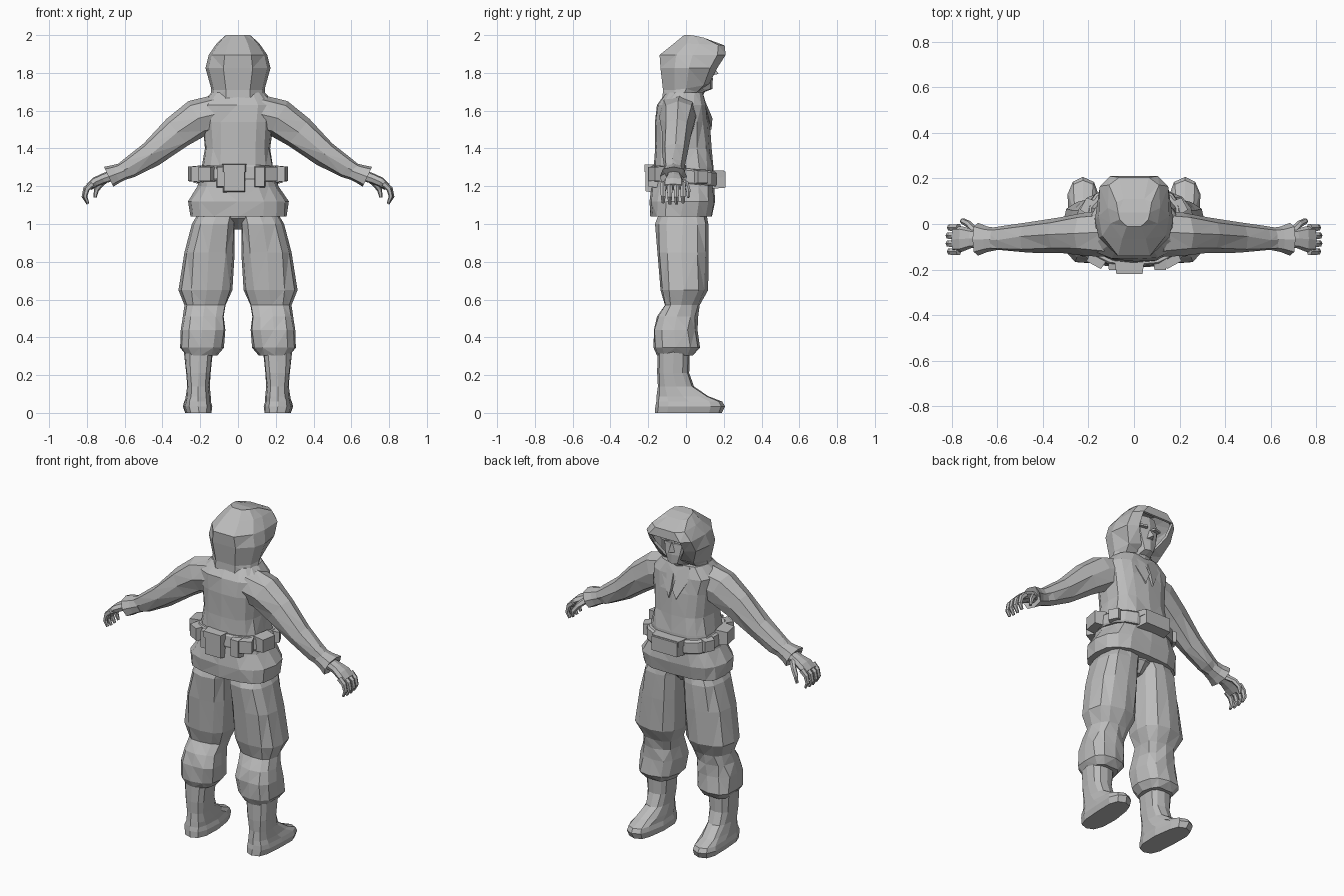
import bpy, bmesh, math, random
from mathutils import Vector, Matrix

if "Cube" in bpy.data.objects:
    bpy.data.objects.remove(bpy.data.objects["Cube"])

random.seed(4)
grey = bpy.data.materials.new("cloth grey")
grey.diffuse_color = (0.5, 0.5, 0.5, 1)
grey.use_nodes = True
grey.node_tree.nodes["Principled BSDF"].inputs["Base Color"].default_value = grey.diffuse_color


def finish(name, bm, mirror=False, tri=False):
    bmesh.ops.recalc_face_normals(bm, faces=bm.faces[:])
    if tri:
        bmesh.ops.triangulate(bm, faces=bm.faces[:])
    me = bpy.data.meshes.new(name)
    bm.to_mesh(me)
    bm.free()
    me.materials.append(grey)
    ob = bpy.data.objects.new(name, me)
    bpy.context.collection.objects.link(ob)
    if mirror:
        ob.modifiers.new("mirror", 'MIRROR').use_clip = False
    return ob


def spow(v, p):
    return math.copysign(abs(v) ** p, v)


def loft(bm, rings, n=12, p=0.75, jit=0.0):
    """Skin rings given as (centre, u vector, v vector), capped at both ends."""
    loops = []
    for c, u, v in rings:
        loop = []
        for i in range(n):
            a = math.tau * i / n
            q = c + u * spow(math.cos(a), p) + v * spow(math.sin(a), p)
            q += Vector((random.uniform(-jit, jit), random.uniform(-jit, jit), 0))
            loop.append(bm.verts.new(q))
        loops.append(loop)
    for a, b in zip(loops, loops[1:]):
        for i in range(n):
            j = (i + 1) % n
            bm.faces.new((a[i], a[j], b[j], b[i]))
    bm.faces.new(loops[0][::-1])
    bm.faces.new(loops[-1])


def upright(bm, rows, **kw):
    """Rows are (x0, x1, y0, y1, z)."""
    loft(bm, [(Vector(((a + b) / 2, (c + d) / 2, z)), Vector(((b - a) / 2, 0, 0)),
               Vector((0, (d - c) / 2, 0))) for a, b, c, d, z in rows], **kw)


def limb(bm, rows, **kw):
    """Rows are (x, y, z, half height, half depth) along a path."""
    pts = [Vector(r[:3]) for r in rows]
    rings = []
    for i, r in enumerate(rows):
        t = pts[min(i + 1, len(pts) - 1)] - pts[max(i - 1, 0)]
        u = Vector((-t.z, 0, t.x)).normalized()
        rings.append((pts[i], u * r[3], Vector((0, r[4], 0))))
    loft(bm, rings, **kw)


def block(bm, c, size, turn=0.0, taper=0.85):
    """Pouch: local +y points outward, the outer face is smaller."""
    m = Matrix.Translation(c) @ Matrix.Rotation(turn, 4, 'Z')
    made = bmesh.ops.create_cube(bm, size=1)["verts"]
    for v in made:
        k = taper if v.co.y > 0 else 1
        v.co = m @ Vector((v.co.x * size[0] * k, v.co.y * size[1], v.co.z * size[2] * k))


# jacket with flared skirt
bm = bmesh.new()
upright(bm, [(-.255, .26, -.185, .14, 1.04), (-.26, .265, -.19, .155, 1.12),
             (-.21, .21, -.18, .15, 1.2), (-.19, .19, -.17, .15, 1.3),
             (-.175, .175, -.165, .135, 1.4), (-.185, .185, -.165, .125, 1.54),
             (-.2, .2, -.155, .11, 1.63), (-.14, .14, -.11, .09, 1.695)],
        n=16, p=.7, jit=.005)
finish("jacket", bm, tri=True)

# pointed collar flaps on the chest
bm = bmesh.new()
flap = [(.015, .085, 1.69), (.085, .085, 1.69), (.09, .105, 1.62), (.025, .135, 1.5), (.005, .14, 1.56)]
bm.faces.new([bm.verts.new(q) for q in flap])
ob = finish("collar_flap", bm, mirror=True)
ob.modifiers.new("thick", 'SOLIDIFY').thickness = .02

# sleeves
bm = bmesh.new()
limb(bm, [(.11, -.04, 1.585, .1, .1), (.215, -.04, 1.56, .1, .095), (.32, -.05, 1.485, .09, .08),
          (.46, -.06, 1.37, .07, .065), (.575, -.065, 1.297, .056, .055),
          (.64, -.068, 1.265, .042, .045)], n=8, p=.85, jit=.006)
finish("sleeve", bm, mirror=True, tri=True)

# flared cuffs
bm = bmesh.new()
limb(bm, [(.6, -.066, 1.282, .045, .048), (.645, -.067, 1.265, .05, .056),
          (.685, -.067, 1.25, .058, .072), (.66, -.067, 1.258, .03, .04)], n=8)
finish("cuff", bm, mirror=True)

# hands with curled fingers and thumb
bm = bmesh.new()
limb(bm, [(.65, -.066, 1.262, .03, .034), (.715, -.064, 1.24, .027, .042),
          (.755, -.066, 1.222, .026, .056), (.79, -.068, 1.196, .02, .056)], n=8)
for k in range(4):
    y = -.121 + .035 * k
    d = .006 * (k in (1, 2))
    limb(bm, [(.77, y, 1.213, .017, .017), (.8 + d, y, 1.185, .015, .016),
              (.81 + d, y, 1.145, .012, .014), (.795, y, 1.112 - d, .007, .009)], n=6, p=.9)
limb(bm, [(.69, -.04, 1.245, .02, .02), (.725, -.002, 1.215, .017, .016),
          (.75, .012, 1.18, .014, .013), (.757, .012, 1.14, .008, .008)], n=6, p=.9)
finish("hand", bm, mirror=True)

# baggy trousers
bm = bmesh.new()
upright(bm, [(.0, .2, -.13, .1, 1.08), (.012, .245, -.165, .125, 1.0), (.015, .285, -.158, .12, .85),
             (.03, .31, -.14, .112, .65), (.06, .28, -.115, .07, .57), (.075, .29, -.15, .06, .51),
             (.065, .31, -.175, .06, .44), (.08, .308, -.17, .07, .345),
             (.11, .28, -.148, .04, .305)], n=12, jit=.007)
finish("trouser_leg", bm, mirror=True, tri=True)

# crotch gusset
bm = bmesh.new()
upright(bm, [(-.02, .02, -.06, .05, .97), (-.1, .1, -.14, .1, 1.03), (-.15, .15, -.15, .1, 1.08)], n=8)
finish("crotch", bm)

# boots
bm = bmesh.new()
upright(bm, [(.14, .275, -.165, .19, 0), (.137, .285, -.165, .205, .035), (.143, .282, -.16, .19, .06),
             (.147, .275, -.155, .12, .088), (.15, .27, -.15, .04, .14),
             (.142, .275, -.152, .015, .21), (.13, .285, -.15, .02, .33)], n=12, p=.7, jit=.003)
for v in bm.verts:
    if v.co.y > .08:
        v.co.x += .012
finish("boot", bm, mirror=True)

# belt, dipping toward the front
bm = bmesh.new()
upright(bm, [(-.215, .215, -.185, .165, 1.215), (-.22, .22, -.19, .17, 1.225),
             (-.215, .215, -.185, .17, 1.285), (-.205, .205, -.178, .16, 1.295)], n=16, p=.7)
for v in bm.verts:
    v.co.z -= .1 * v.co.y
finish("belt", bm)

# belt pouches
bm = bmesh.new()
block(bm, (-.02, -.18, 1.24), (.125, .07, .155), math.pi)
block(bm, (-.02, -.183, 1.295), (.135, .075, .045), math.pi)
for x in (-.085, .115):
    block(bm, (x, -.172, 1.25), (.06, .06, .12), math.pi)
for s in (-1, 1):
    block(bm, (s * .16, -.15, 1.265), (.085, .07, .085), math.pi + s * .5)
    block(bm, (s * .222, -.06, 1.265), (.11, .07, .09), -s * 1.75)
    block(bm, (s * .205, .08, 1.25), (.07, .04, .075), -s * 1.1)
finish("belt_pouches", bm)
bm = bmesh.new()
block(bm, (0, .165, 1.235), (.2, .09, .1))
block(bm, (0, .165, 1.265), (.21, .07, .04))
finish("front_pouch", bm)

# hood: half profiles mirrored about x, open around the face below the brim
rows = [(1.655, .145, -.125, .085, .03, .06), (1.71, .142, -.122, .125, .05, .035),
        (1.825, .172, -.135, .165, .1, 0), (1.895, .155, -.14, .21, .105, 0),
        (1.955, .115, -.065, .205, .065, -.01), (2.0, .07, -.01, .11, .045, -.02)]
bm = bmesh.new()
loops = []
for z, w, yb, yf, gap, lift in rows:
    ym = (yb + yf) / 2
    half = [(.45 * w, yb, z), (.9 * w, (yb + ym) / 2, z), (w, ym, z + lift * .2),
            ((w + gap) / 2 + .02, yf * .75 + ym * .25, z + lift * .7), (gap, yf, z + lift)]
    loops.append([bm.verts.new((-x, y, q)) for x, y, q in reversed(half)]
                 + [bm.verts.new(q) for q in half])
for i, (a, b) in enumerate(zip(loops, loops[1:])):
    for j in range(9):
        bm.faces.new((a[j], a[j + 1], b[j + 1], b[j]))
    if i >= 3:
        bm.faces.new((a[9], a[0], b[0], b[9]))
bm.faces.new(loops[-1])
hood = finish("hood", bm, tri=True)
sol = hood.modifiers.new("thick", 'SOLIDIFY')
sol.thickness = .015
sol.offset = -1

# head inside the hood
bm = bmesh.new()
upright(bm, [(-.07, .07, -.07, .07, 1.64), (-.065, .065, -.07, .1, 1.7), (-.05, .05, -.08, .14, 1.715),
             (-.08, .08, -.09, .142, 1.77), (-.098, .098, -.1, .135, 1.83),
             (-.1, .1, -.1, .14, 1.87), (-.08, .08, -.06, .13, 1.93)], n=12)
finish("head", bm)

# nose and brows
bm = bmesh.new()
nose = [bm.verts.new(q) for q in ((0, .135, 1.85), (-.02, .135, 1.785), (.02, .135, 1.785), (0, .172, 1.795))]
bmesh.ops.convex_hull(bm, input=nose)
for s in (-1, 1):
    block(bm, (s * .045, .133, 1.855), (.055, .03, .014), -s * .25)
finish("nose_and_brows", bm)
